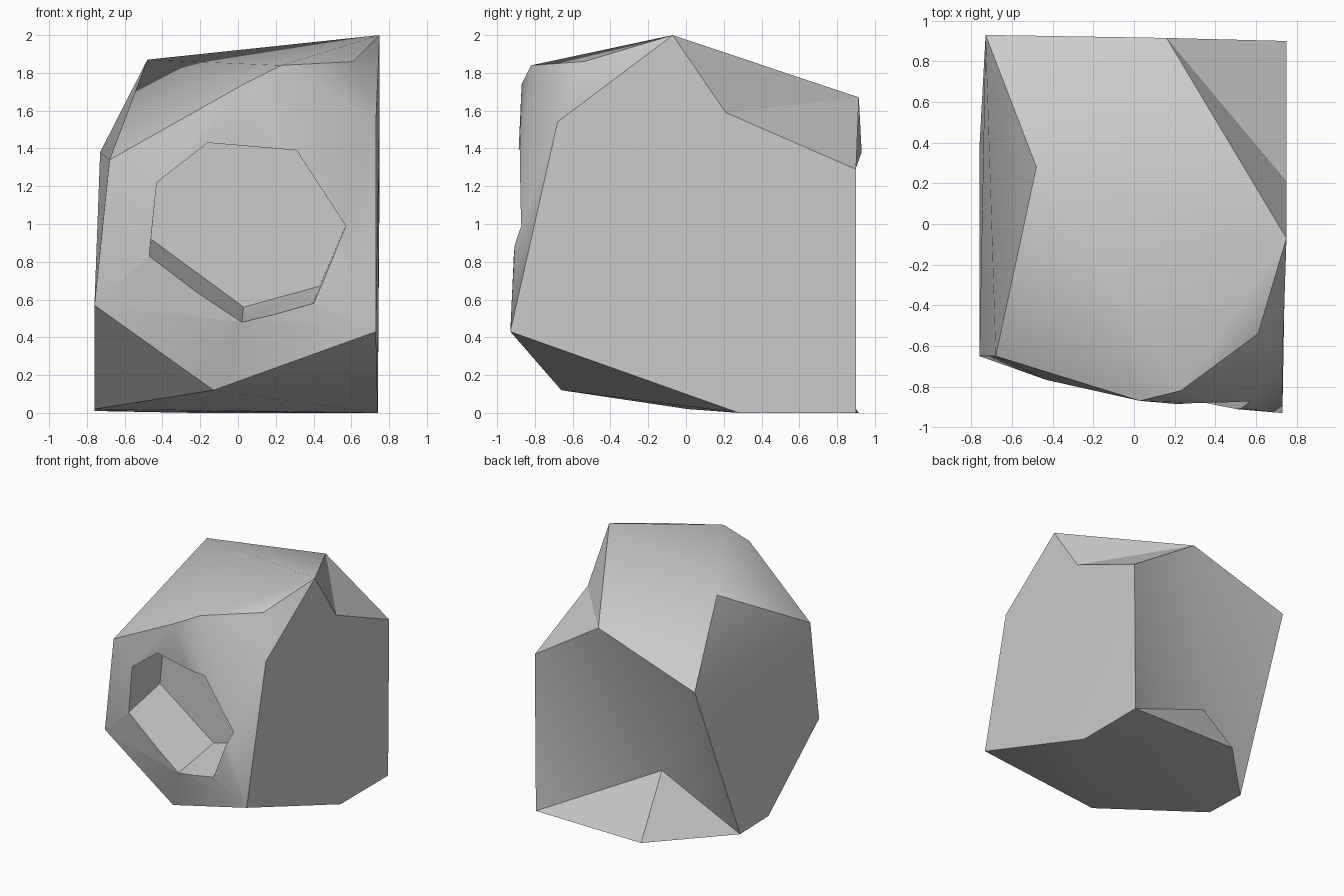
import bpy, bmesh
from mathutils import Vector

if "Cube" in bpy.data.objects:
    bpy.data.objects.remove(bpy.data.objects["Cube"])

# Corner points of the faceted block
P = {
    'peak': (.75, -.07, 2.0), 'top_left': (-.48, .28, 1.87), 'chip': (.61, -.54, 1.86),
    'brow_r': (.73, -.68, 1.54), 'brow': (.23, -.82, 1.84), 'brow_l': (.03, -.87, 1.74),
    'cheek_l': (-.68, -.65, 1.34), 'jaw_l': (-.76, -.65, .57), 'jaw_r': (.73, -.93, .43),
    'chin': (-.13, -.66, .12), 'foot_l': (-.76, .01, .02), 'foot_bl': (-.76, .38, .01),
    'foot_b': (-.23, .915, 0), 'foot_br': (.74, .90, 0), 'foot_r': (.74, .28, 0),
    'back_l': (-.73, .93, 1.38), 'back_top': (.16, .915, 1.67), 'back_r': (.75, .90, 1.29),
}
# Pocket: rim on the front face and matching floor ring (x, z)
RIM = [(-.16, -.813, 1.43), (.31, -.88, 1.39), (.57, -.872, .99), (.40, -.89, .58),
       (.02, -.806, .48), (-.47, -.753, .83), (-.43, -.767, 1.22)]
FLOOR = [(-.16, 1.43), (.31, 1.39), (.57, .99), (.43, .67), (.03, .56), (-.46, .92), (-.43, 1.22)]
FLOOR_Y = -.36


def hull(bm, pts):
    vs = [bm.verts.new(p) for p in pts]
    bmesh.ops.convex_hull(bm, input=vs)
    bmesh.ops.delete(bm, geom=[v for v in bm.verts if not v.link_faces], context='VERTS')
    bmesh.ops.recalc_face_normals(bm, faces=bm.faces[:])


def dent(bm, names, apex, direction):
    """Replace the hull facets spanning the named corners by a fan to an apex."""
    corners = [Vector(P[n]) for n in names.split()]
    known = lambda v: any((v.co - c).length < 1e-4 for c in corners)
    bm.normal_update()
    old = [f for f in bm.faces if all(known(v) for v in f.verts)
           and f.normal.dot(Vector(direction)) > .15]
    rim = [tuple(e.verts) for e in bm.edges if sum(f in old for f in e.link_faces) == 1]
    bmesh.ops.delete(bm, geom=old, context='FACES')
    tip = bm.verts.new(apex)
    for a, b in rim:
        bm.faces.new((a, b, tip))
    bmesh.ops.recalc_face_normals(bm, faces=bm.faces[:])


def finish(bm, name):
    me = bpy.data.meshes.new(name)
    bm.to_mesh(me)
    bm.free()
    ob = bpy.data.objects.new(name, me)
    bpy.context.collection.objects.link(ob)
    return ob


# Faceted block with a sunken back and a notch on the right shoulder
bm = bmesh.new()
hull(bm, list(P.values()) + RIM)
dent(bm, 'back_top back_r foot_br foot_b foot_bl back_l', (-.2, .6, .47), (0, 1, 0))
dent(bm, 'peak back_top back_r brow_r jaw_r foot_r foot_br', (.75, .21, 1.59), (1, 0, 0))
block = finish(bm, 'faceted_block')

# Pocket cutter: floor ring lofted through the rim and out of the front
bm = bmesh.new()
pts = []
for (rx, ry, rz), (fx, fz) in zip(RIM, FLOOR):
    floor, rim = Vector((fx, FLOOR_Y, fz)), Vector((rx, ry, rz))
    pts += [floor, floor + (rim - floor) * ((-1.2 - FLOOR_Y) / (ry - FLOOR_Y))]
hull(bm, pts)
cutter = finish(bm, 'pocket_cutter')
cutter.hide_render = True

# Cut the pocket
mod = block.modifiers.new('pocket', 'BOOLEAN')
mod.operation, mod.object, mod.solver = 'DIFFERENCE', cutter, 'EXACT'
bpy.context.view_layer.objects.active = block
block.select_set(True)
cutter.select_set(False)
bpy.ops.object.modifier_apply(modifier=mod.name)
bpy.data.objects.remove(cutter)
bpy.ops.object.shade_smooth_by_angle(angle=.5)
